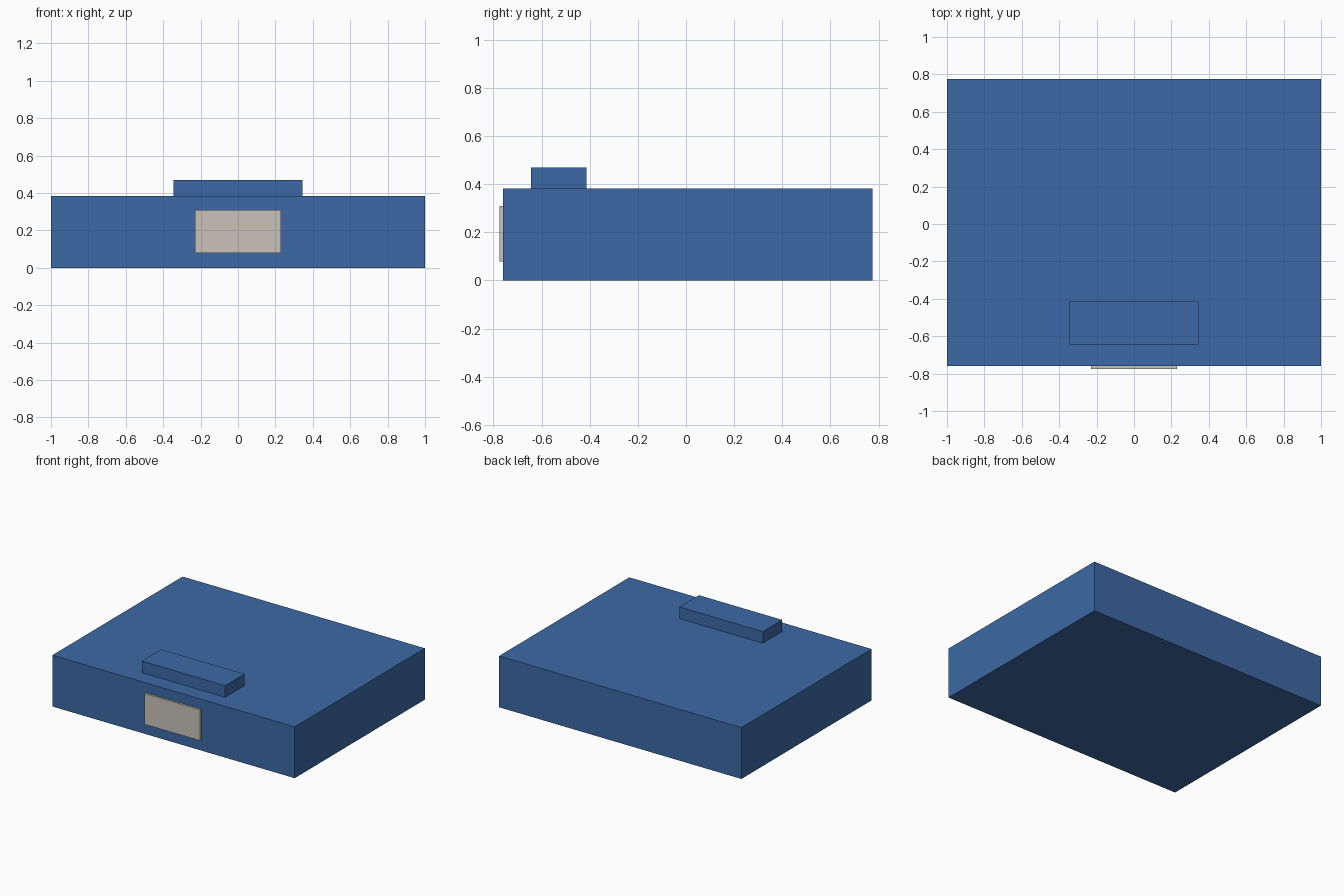
import bpy

if "Cube" in bpy.data.objects:
    bpy.data.objects.remove(bpy.data.objects["Cube"])


def make_material(name, rgb):
    mat = bpy.data.materials.new(name)
    mat.diffuse_color = (*rgb, 1.0)
    mat.use_nodes = True
    mat.node_tree.nodes["Principled BSDF"].inputs["Base Color"].default_value = mat.diffuse_color
    return mat


def make_box(name, low, high, mat):
    """Box spanning two opposite corners."""
    centre = [(a + b) / 2 for a, b in zip(low, high)]
    size = [b - a for a, b in zip(low, high)]
    bpy.ops.mesh.primitive_cube_add(size=1, location=centre)
    obj = bpy.context.object
    obj.name = name
    obj.scale = size
    bpy.ops.object.transform_apply(location=False, rotation=False, scale=True)
    obj.data.materials.append(mat)
    return obj


blue = make_material("blue", (0.045, 0.141, 0.376))
beige = make_material("beige", (0.584, 0.552, 0.491))

# Main slab
make_box("body", (-1.0, -0.76, 0.0), (1.0, 0.775, 0.383), blue)
# Raised bar near the front of the top face
make_box("top_bar", (-0.344, -0.643, 0.383), (0.344, -0.414, 0.47), blue)
# Label plate on the front face
make_box("front_plate", (-0.229, -0.775, 0.079), (0.229, -0.76, 0.309), beige)
